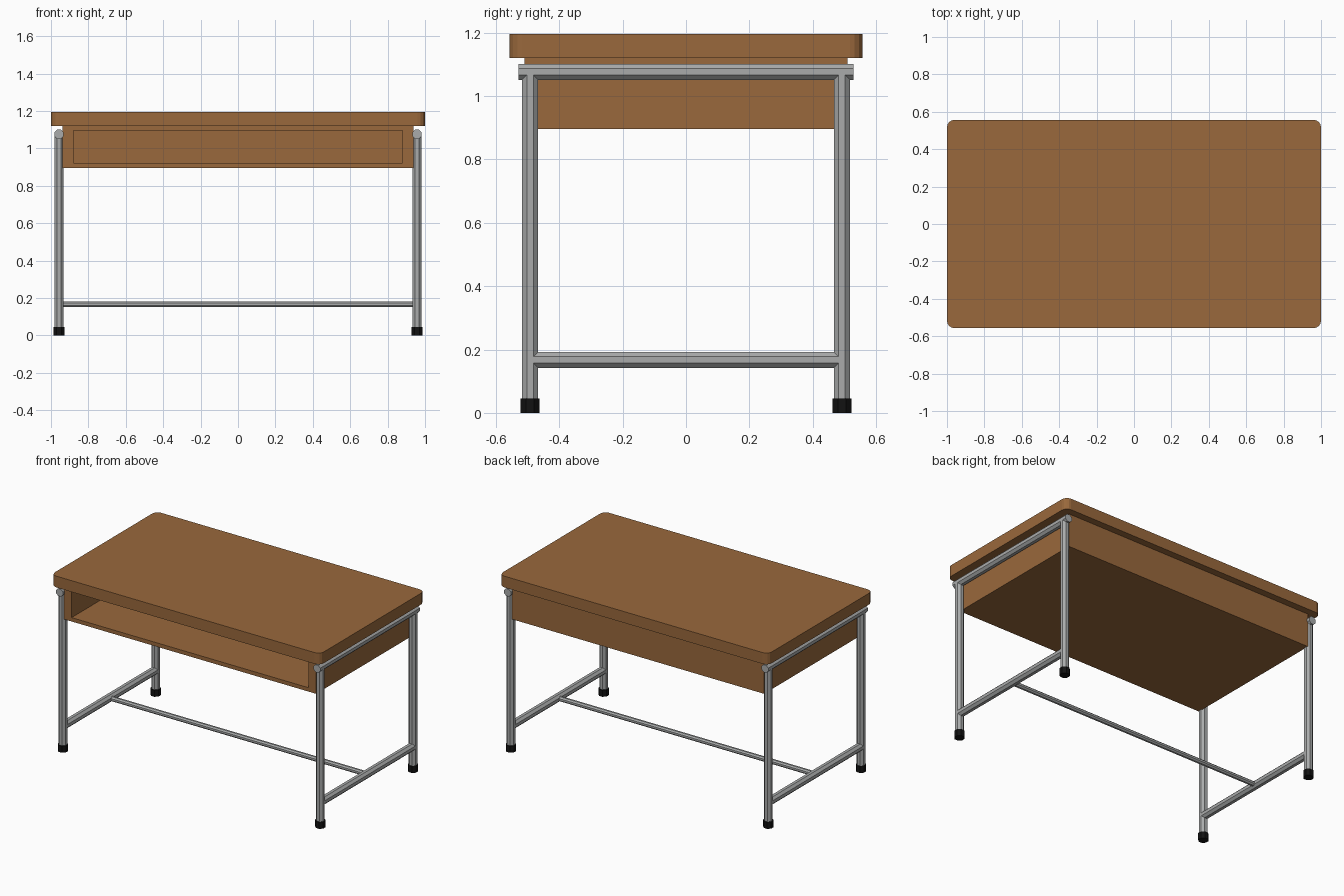
import bpy, bmesh, math
from mathutils import Vector

if "Cube" in bpy.data.objects:
    bpy.data.objects.remove(bpy.data.objects["Cube"])


def material(name, rgb):
    m = bpy.data.materials.new(name)
    m.diffuse_color = (*rgb, 1)
    m.use_nodes = True
    m.node_tree.nodes["Principled BSDF"].inputs["Base Color"].default_value = m.diffuse_color
    return m


WOOD = material("brown wood", (0.32, 0.14, 0.045))
STEEL = material("grey steel", (0.40, 0.41, 0.41))
RUBBER = material("black rubber", (0.006, 0.006, 0.006))


def finish(bm, name, mat):
    bmesh.ops.recalc_face_normals(bm, faces=bm.faces[:])
    me = bpy.data.meshes.new(name)
    bm.to_mesh(me)
    bm.free()
    me.materials.append(mat)
    ob = bpy.data.objects.new(name, me)
    bpy.context.collection.objects.link(ob)
    return ob


def box(lo, hi):
    bm = bmesh.new()
    bmesh.ops.create_cube(bm, size=1)
    for v in bm.verts:
        v.co = Vector([lo[i] if v.co[i] < 0 else hi[i] for i in range(3)])
    return bm


def tube(name, a, b, width, mat):
    """Octagonal bar from a to b, flats facing the axes, width across flats."""
    a, b = Vector(a), Vector(b)
    d = b - a
    r = width / 2 / math.cos(math.pi / 8)
    bm = bmesh.new()
    bmesh.ops.create_cone(bm, cap_ends=True, segments=8, radius1=r, radius2=r, depth=d.length)
    # put a flat, not a corner, on the local axes
    on_axis = min(abs(v.co.x) for v in bm.verts) < 0.1 * r
    turn = math.pi / 8 if on_axis else 0
    c, s = math.cos(turn), math.sin(turn)
    rot = Vector((0, 0, 1)).rotation_difference(d).to_matrix()
    for v in bm.verts:
        p = Vector((c * v.co.x - s * v.co.y, s * v.co.x + c * v.co.y, v.co.z))
        v.co = rot @ p + (a + b) / 2
    return finish(bm, name, mat)


# Table top with rounded vertical corners
bm = box((-1, -0.557, 1.12), (1, 0.557, 1.196))
edges = [e for e in bm.edges if abs(e.verts[0].co.z - e.verts[1].co.z) > 0.01]
bmesh.ops.bevel(bm, geom=edges, offset=0.04, segments=4, profile=0.5, affect='EDGES')
finish(bm, "table_top", WOOD)

# Storage box with an open shelf in the front
bm = box((-0.938, -0.51, 0.895), (0.938, 0.51, 1.12))
bm.normal_update()
front = min(bm.faces, key=lambda f: f.calc_center_median().y)
bmesh.ops.inset_region(bm, faces=[front], thickness=0.02)
for v in front.verts:
    v.co.x = math.copysign(0.88, v.co.x)
    v.co.z = 0.921 if v.co.z < 1.0 else 1.096
ext = bmesh.ops.extrude_discrete_faces(bm, faces=[front])
for v in ext["faces"][0].verts:
    v.co.y = 0.46
finish(bm, "shelf_box", WOOD)

# Side frames: legs, feet and rails
X, Y = 0.957, 0.492
for sx, side in ((-1, "left"), (1, "right")):
    x = sx * X
    for sy, end in ((-1, "front"), (1, "back")):
        y = sy * Y
        tube(f"{side}_{end}_leg", (x, y, 0.02), (x, y, 1.076), 0.05, STEEL)
        tube(f"{side}_{end}_foot", (x, y, 0), (x, y, 0.045), 0.06, RUBBER)
    tube(f"{side}_upper_rail", (x, -0.529, 1.076), (x, 0.529, 1.076), 0.05, STEEL)
    tube(f"{side}_lower_rail", (x, -Y, 0.167), (x, Y, 0.167), 0.05, STEEL)

# Long stretcher between the two lower rails
tube("stretcher", (-X, 0, 0.167), (X, 0, 0.167), 0.03, STEEL)
